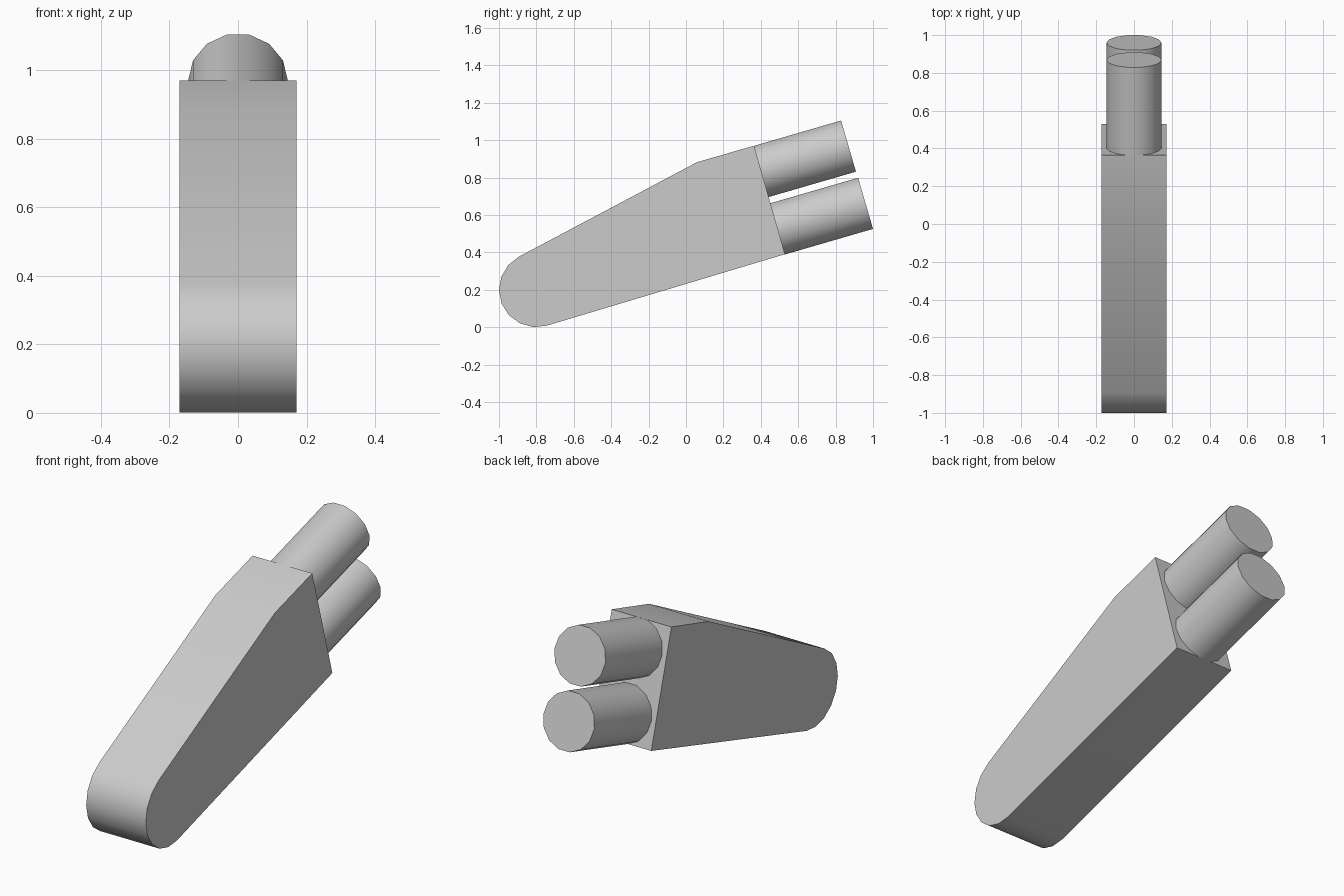
import bpy
import bmesh
from math import radians, sin, cos
from mathutils import Vector, Matrix

cube = bpy.data.objects.get("Cube")
if cube:
    bpy.data.objects.remove(cube, do_unlink=True)

grey = bpy.data.materials.new("plain grey")
grey.use_nodes = True
grey.diffuse_color = (0.6, 0.6, 0.6, 1)
grey.node_tree.nodes["Principled BSDF"].inputs["Base Color"].default_value = (0.6, 0.6, 0.6, 1)

TILT = radians(16.2)
HALF_WIDTH = 0.171
NOSE_CENTRE, NOSE_RADIUS = Vector((-0.8, 0.2)), 0.2


def finish(name, bm):
    bmesh.ops.recalc_face_normals(bm, faces=bm.faces)
    mesh = bpy.data.meshes.new(name)
    bm.to_mesh(mesh)
    bm.free()
    mesh.materials.append(grey)
    obj = bpy.data.objects.new(name, mesh)
    bpy.context.collection.objects.link(obj)
    bpy.ops.object.select_all(action='DESELECT')
    obj.select_set(True)
    bpy.context.view_layer.objects.active = obj
    bpy.ops.object.shade_smooth_by_angle(angle=radians(30))
    return obj


# Tapered body: side profile with a rounded nose, extruded across x
start, end, steps = radians(117.9), radians(286.2), 8
profile = [(0.529, 0.39), (0.364, 0.97), (0.059, 0.882)]
for i in range(steps + 1):
    a = start + (end - start) * i / steps
    profile.append(NOSE_CENTRE + NOSE_RADIUS * Vector((cos(a), sin(a))))
bm = bmesh.new()
face = bm.faces.new([bm.verts.new((-HALF_WIDTH, y, z)) for y, z in profile])
side = bmesh.ops.extrude_face_region(bm, geom=[face])
moved = [v for v in side["geom"] if isinstance(v, bmesh.types.BMVert)]
bmesh.ops.translate(bm, verts=moved, vec=(2 * HALF_WIDTH, 0, 0))
finish("body", bm)

# Two tilted 14-sided barrels, flush with the body's upper and lower edges
axis = Vector((0, cos(TILT), sin(TILT)))
LENGTH = 0.49
for name, y, z in (("upper_barrel", 0.869, 0.968), ("lower_barrel", 0.96, 0.662)):
    bm = bmesh.new()
    turn = (Matrix.Rotation(TILT - radians(90), 4, 'X')
            @ Matrix.Rotation(0, 4, 'Z'))
    centre = Vector((0, y, z)) - axis * LENGTH / 2
    bmesh.ops.create_cone(bm, cap_ends=True, segments=14, radius1=0.146,
                          radius2=0.146, depth=LENGTH,
                          matrix=Matrix.Translation(centre) @ turn)
    # Turn the barrel so that a flat side faces up and a corner faces sideways
    if max(v.co.x for v in bm.verts) < 0.1459:
        bmesh.ops.rotate(bm, verts=bm.verts, cent=centre,
                         matrix=Matrix.Rotation(radians(180 / 14), 3, axis))
    finish(name, bm)
